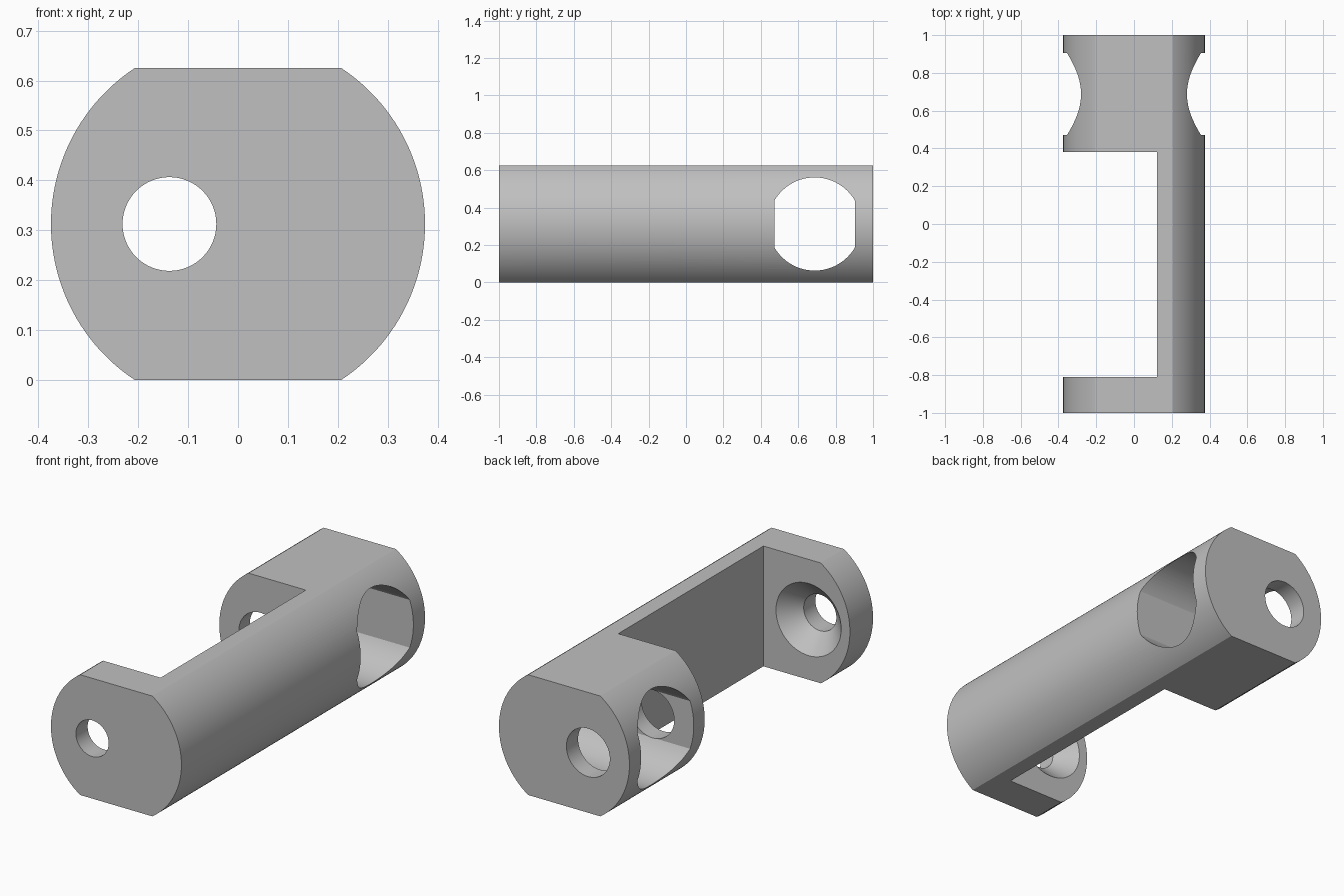
import bpy
import bmesh
from math import acos, asin, cos, sin, pi

cube = bpy.data.objects.get("Cube")
if cube:
    bpy.data.objects.remove(cube, do_unlink=True)

MID_Z = 0.3125      # height of the body axis
SCREW_X = -0.1375   # offset of the screw axis


def circle(r, u=0.0, v=MID_Z, n=64):
    return [(u + r * cos(2 * pi * i / n), v + r * sin(2 * pi * i / n)) for i in range(n)]


def flatted_circle(r, half, u=0.0, v=MID_Z, turned=False, n=48):
    """Circle with two opposite flats at +-half, on v, or on u if turned."""
    span = asin(half / r)
    start = pi / 2 if turned else 0.0
    if turned:
        span = pi / 2 - acos(half / r)
    angles = [start + side + span * (2 * i / n - 1) for side in (0, pi) for i in range(n + 1)]
    return [(u + r * cos(a), v + r * sin(a)) for a in angles]


def loft(name, axis, rings):
    """Closed solid through (position, outline) rings along the x or y axis."""
    bm = bmesh.new()
    loops = []
    for t, outline in rings:
        loops.append([bm.verts.new((u, t, v) if axis == "Y" else (t, u, v)) for u, v in outline])
    for a, b in zip(loops, loops[1:]):
        for i in range(len(a)):
            j = (i + 1) % len(a)
            bm.faces.new((a[i], a[j], b[j], b[i]))
    bm.faces.new(loops[0])
    bm.faces.new(loops[-1])
    bmesh.ops.recalc_face_normals(bm, faces=bm.faces)
    mesh = bpy.data.meshes.new(name)
    bm.to_mesh(mesh)
    bm.free()
    obj = bpy.data.objects.new(name, mesh)
    bpy.context.collection.objects.link(obj)
    return obj


# Round bar with flat top and bottom
profile = flatted_circle(0.375, MID_Z)
body = loft("bracket_body", "Y", [(-1, profile), (1, profile)])

# Side notch between the two end blocks
notch_low, notch_high = -0.81, 0.382
notch_outline = [(-0.6, -0.2), (0.122, -0.2), (0.122, 0.9), (-0.6, 0.9)]
notch = loft("notch_cutter", "Y", [(notch_low, notch_outline), (notch_high, notch_outline)])

# Flat-sided cross opening through the rear block
slot_outline = flatted_circle(0.249, 0.216, u=0.688, turned=True)
slot = loft("cross_opening_cutter", "X", [(-0.6, slot_outline), (0.6, slot_outline)])

# Countersunk screw hole in the front lug
small, large = circle(0.094, SCREW_X), circle(0.1875, SCREW_X)
screw = loft("screw_hole_cutter", "Y", [
    (-1.1, small), (notch_low - 0.094, small), (notch_low, large), (-0.7, large)])

# Access hole along the rear block
bore = circle(0.125, SCREW_X)
access = loft("access_hole_cutter", "Y", [(0.2, bore), (1.1, bore)])

# Cut the openings out of the bar
bpy.ops.object.select_all(action="DESELECT")
bpy.context.view_layer.objects.active = body
body.select_set(True)
for cutter in (notch, slot, screw, access):
    cutter.hide_render = True
    mod = body.modifiers.new(cutter.name, "BOOLEAN")
    mod.operation = "DIFFERENCE"
    mod.solver = "EXACT"
    mod.object = cutter
    bpy.ops.object.modifier_apply(modifier=mod.name)
    bpy.data.objects.remove(cutter, do_unlink=True)

# Plain grey finish
grey = bpy.data.materials.new("plain_grey")
grey.use_nodes = True
colour = (0.53, 0.53, 0.53, 1.0)
grey.diffuse_color = colour
grey.node_tree.nodes["Principled BSDF"].inputs["Base Color"].default_value = colour
body.data.materials.clear()
body.data.materials.append(grey)

bpy.ops.object.shade_smooth_by_angle(angle=pi / 6)
